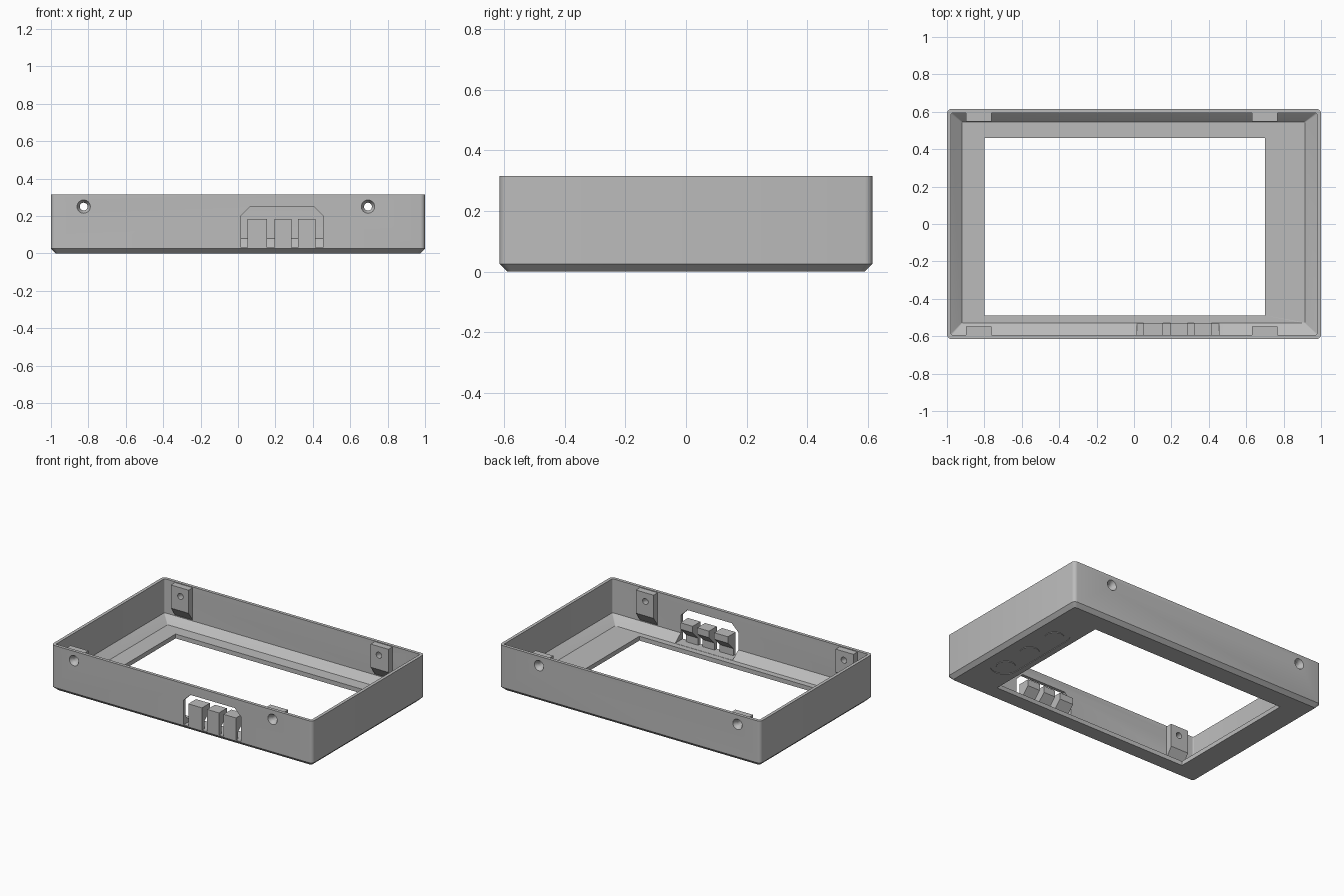
import bpy, bmesh, math
from mathutils import Matrix

if "Cube" in bpy.data.objects:
    bpy.data.objects.remove(bpy.data.objects["Cube"])

grey = bpy.data.materials.new("light_grey_plastic")
grey.use_nodes = True
GREY = (0.5, 0.5, 0.5, 1)
grey.diffuse_color = GREY
grey.node_tree.nodes["Principled BSDF"].inputs["Base Color"].default_value = GREY


def make(name, bm):
    bmesh.ops.recalc_face_normals(bm, faces=bm.faces)
    mesh = bpy.data.meshes.new(name)
    bm.to_mesh(mesh)
    bm.free()
    mesh.materials.append(grey)
    ob = bpy.data.objects.new(name, mesh)
    bpy.context.collection.objects.link(ob)
    return ob


def prism(name, points, vector):
    """Extrude a closed 3D outline along a vector."""
    bm = bmesh.new()
    face = bm.faces.new([bm.verts.new(p) for p in points])
    ext = bmesh.ops.extrude_face_region(bm, geom=[face])
    new = [v for v in ext["geom"] if isinstance(v, bmesh.types.BMVert)]
    bmesh.ops.translate(bm, verts=new, vec=vector)
    return make(name, bm)


def cone(name, r1, r2, depth, matrix, sides=24):
    bm = bmesh.new()
    bmesh.ops.create_cone(bm, cap_ends=True, segments=sides, radius1=r1,
                          radius2=r2, depth=depth, matrix=matrix)
    return make(name, bm)


def cut(target, cutter):
    mod = target.modifiers.new("cut", "BOOLEAN")
    mod.operation = "DIFFERENCE"
    mod.solver = "EXACT"
    mod.object = cutter
    bpy.context.view_layer.objects.active = target
    bpy.ops.object.modifier_apply(modifier=mod.name)


def rounded_rect(x0, x1, y0, y1, r, steps=4):
    pts = []
    corners = [(x1 - r, y1 - r), (x0 + r, y1 - r), (x0 + r, y0 + r), (x1 - r, y0 + r)]
    for k, (cx, cy) in enumerate(corners):
        for i in range(steps + 1):
            a = math.pi / 2 * (k + i / steps)
            pts.append((cx + r * math.cos(a), cy + r * math.sin(a)))
    return pts


# Frame: rings swept from the chamfered base, over the rim, to the window
H, FLOOR = 0.315, 0.03
W, D, T = 1.0, 0.615, 0.022
WINDOW = (-0.8, 0.7, -0.49, 0.46, 0.002)
rings = [
    ((-W + 0.025, W - 0.025, -D + 0.025, D - 0.025, 0.015), 0),
    ((-W, W, -D, D, 0.025), 0.025),
    ((-W, W, -D, D, 0.025), H),
    ((-W + T, W - T, -D + T, D - T, 0.008), H),
    ((-W + T, W - T, -D + T, D - T, 0.008), 0.08),
    ((-0.92, 0.913, -0.53, 0.545, 0.004), FLOOR),
    (WINDOW, FLOOR),
    (WINDOW, 0),
]
bm = bmesh.new()
loops = [[bm.verts.new((x, y, z)) for x, y in rounded_rect(*rect)] for rect, z in rings]
for a, b in zip(loops, loops[1:] + loops[:1]):
    for i in range(len(a)):
        j = (i + 1) % len(a)
        bm.faces.new((a[i], a[j], b[j], b[i]))
frame = make("frame", bm)
cutters = []

# Opening for the push tabs
opening = [(0.015, FLOOR), (0.015, 0.2), (0.065, 0.25), (0.405, 0.25), (0.455, 0.2), (0.455, FLOOR)]
slot = prism("tab_opening_cutter", [(x, -0.7, z + 0.001) for x, z in opening], (0, 0.19, 0))
cut(frame, slot)
cutters.append(slot)

# Screw bosses with tapered undersides, and countersunk holes through the walls
for side, side_name in ((-1, "front"), (1, "back")):
    for x, x_name in ((-0.83, "right"), (0.7, "left")):
        wall = D - T + 0.001
        profile = [(wall, 0.31), (0.548, 0.31), (0.548, 0.15), (wall, 0.085)]
        boss = prism(f"{side_name}_{x_name}_screw_boss",
                     [(x - 0.068, side * y, z) for y, z in profile], (0.136, 0, 0))
        hx = x + 0.005 if x < 0 else x - 0.005
        turn = Matrix.Rotation(-side * math.pi / 2, 4, "X")
        bore = cone("bore_cutter", 0.021, 0.021, 0.2,
                    Matrix.Translation((hx, side * 0.58, 0.25)) @ turn)
        sink = cone("countersink_cutter", 0.02, 0.036, 0.03,
                    Matrix.Translation((hx, side * (D - 0.0145), 0.25)) @ turn)
        for part in (frame, boss):
            cut(part, bore)
            cut(part, sink)
        cutters += [bore, sink]

# Three flexible push tabs rising from the floor
tab_profile = [(-D, 0.025), (-D, 0.185), (-0.53, 0.185), (-0.53, 0.14),
               (-0.59, 0.08), (-0.59, 0.025)]
for n, (x0, x1) in enumerate(((0.05, 0.155), (0.195, 0.285), (0.32, 0.415))):
    prism(f"push_tab_{n + 1}", [(x0, y, z) for y, z in tab_profile], (x1 - x0, 0, 0))

# Shallow control recess on the underside with three round pads
CX = 0.83
recess = prism("recess_cutter",
               [(x, y, -0.01) for x, y in rounded_rect(CX - 0.09, CX + 0.09, -0.35, 0.32, 0.09, 10)],
               (0, 0, 0.014))
cut(frame, recess)
cutters.append(recess)
for n, y in enumerate((0.22, -0.02, -0.25)):
    cone(f"round_pad_{n + 1}", 0.06, 0.06, 0.005, Matrix.Translation((CX, y, 0.0025)), 32)

for c in cutters:
    bpy.data.objects.remove(c)

# Smooth only the rounded corners and bores
bpy.ops.object.select_all(action="DESELECT")
for ob in bpy.context.scene.objects:
    if ob.type == "MESH":
        ob.select_set(True)
bpy.context.view_layer.objects.active = frame
bpy.ops.object.shade_smooth_by_angle(angle=math.radians(30))
